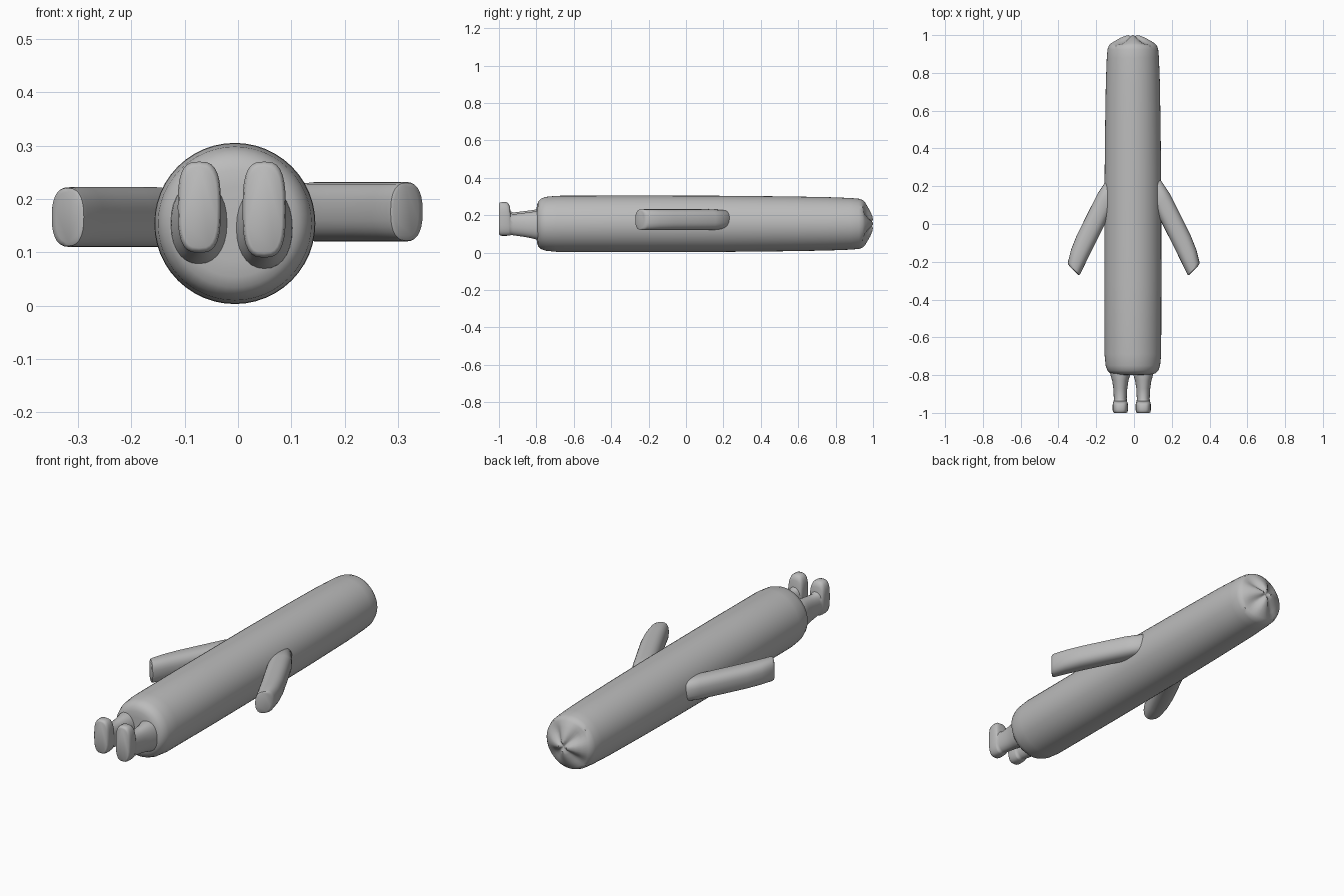
import bpy, bmesh, math
from mathutils import Vector

if "Cube" in bpy.data.objects:
    bpy.data.objects.remove(bpy.data.objects["Cube"])

grey = bpy.data.materials.new("plain grey")
grey.diffuse_color = (0.5, 0.5, 0.5, 1)
grey.use_nodes = True
grey.node_tree.nodes["Principled BSDF"].inputs["Base Color"].default_value = grey.diffuse_color


def loft(name, rings, angle=40):
    """Skin a list of equal-length point rings and cap both ends."""
    bm = bmesh.new()
    loops = [[bm.verts.new(p) for p in ring] for ring in rings]
    n = len(loops[0])
    for a, b in zip(loops, loops[1:]):
        for i in range(n):
            j = (i + 1) % n
            bm.faces.new((a[i], a[j], b[j], b[i]))
    bm.faces.new(loops[0])
    bm.faces.new(loops[-1])
    bmesh.ops.recalc_face_normals(bm, faces=bm.faces)
    mesh = bpy.data.meshes.new(name)
    bm.to_mesh(mesh)
    bm.free()
    mesh.materials.append(grey)
    obj = bpy.data.objects.new(name, mesh)
    bpy.context.collection.objects.link(obj)
    bpy.ops.object.select_all(action='DESELECT')
    obj.select_set(True)
    bpy.context.view_layer.objects.active = obj
    bpy.ops.object.shade_smooth_by_angle(angle=math.radians(angle))
    return obj


def oval(n, power):
    """Unit superellipse points."""
    out = []
    for i in range(n):
        t = 2 * math.pi * i / n
        c, s = math.cos(t), math.sin(t)
        out.append((math.copysign(abs(c) ** (2 / power), c),
                    math.copysign(abs(s) ** (2 / power), s)))
    return out


# Body: long round tube along y; the back tip is pinched by four creases
CX, CZ = -0.006, 0.154
profile = [(-0.8, 0.01), (-0.8, 0.07), (-0.797, 0.10), (-0.79, 0.12), (-0.775, 0.135),
           (-0.75, 0.144), (-0.69, 0.15), (-0.3, 0.151), (0.2, 0.15), (0.5, 0.147),
           (0.75, 0.143), (0.88, 0.138), (0.925, 0.134), (0.945, 0.127), (0.957, 0.115),
           (0.972, 0.09), (0.986, 0.065), (0.996, 0.04), (1.0, 0.022), (0.99, 0.006)]
rings = []
for y, r in profile:
    ring = []
    for i in range(48):
        t = 2 * math.pi * i / 48
        crease = 0
        if y > 0.94 and r > 0.01:
            crease = 0.022 * abs(math.sin(2 * t)) ** 3 * math.sin(math.pi * min(1, r / 0.13))
        ring.append((CX + r * math.cos(t), y - crease, CZ + r * math.sin(t)))
    rings.append(ring)
loft("body", rings)

# Arms: (outer x, outer y, inner x, inner y, scale) stations from shoulder to hand
stations = [(0.125, 0.235, 0.09, 0.21, 0.7), (0.142, 0.232, 0.075, 0.17, 0.92),
            (0.19, 0.16, 0.11, 0.08, 1), (0.243, 0.055, 0.16, -0.02, 1),
            (0.30, -0.06, 0.213, -0.125, 1), (0.33, -0.135, 0.25, -0.20, 1),
            (0.346, -0.198, 0.28, -0.262, 1), (0.346, -0.212, 0.286, -0.271, 0.97),
            (0.338, -0.224, 0.292, -0.270, 0.85)]
for side, label, z in ((1, "right_arm", 0.176), (-1, "left_arm", 0.166)):
    rings = []
    for ox, oy, ix, iy, k in stations:
        mid = Vector(((ox + ix) / 2, (oy + iy) / 2, 0))
        half = Vector(((ox - ix) / 2, (oy - iy) / 2, 0))
        ring = []
        for c, s in oval(28, 2.5):
            p = mid + half * c
            ring.append((side * p.x - (0.003 if side < 0 else 0), p.y, z + 0.056 * k * s))
        rings.append(ring)
    loft(label, rings, 50)

# Legs with upturned feet: (y, half width, bottom z, top z)
leg = [(-0.77, 0.056, 0.066, 0.222), (-0.80, 0.052, 0.07, 0.222), (-0.83, 0.043, 0.078, 0.217),
       (-0.87, 0.037, 0.085, 0.212), (-0.925, 0.034, 0.093, 0.205), (-0.938, 0.035, 0.093, 0.212),
       (-0.942, 0.037, 0.092, 0.245), (-0.948, 0.039, 0.091, 0.262), (-0.96, 0.0405, 0.09, 0.27),
       (-0.985, 0.0405, 0.09, 0.27), (-0.996, 0.038, 0.093, 0.267), (-1.0, 0.033, 0.099, 0.261)]
for label, x, lift in (("right_leg", 0.049, 0.0), ("left_leg", -0.0725, 0.009)):
    rings = []
    for y, w, lo, hi in leg:
        up = lift if hi < 0.24 else 0          # feet tops line up, soles differ
        lo, hi = lo + lift, hi + up
        rings.append([(x + w * c, y, (lo + hi) / 2 + (hi - lo) / 2 * s)
                      for c, s in oval(28, 3.0 if y < -0.94 else 2.2)])
    loft(label, rings, 50)
